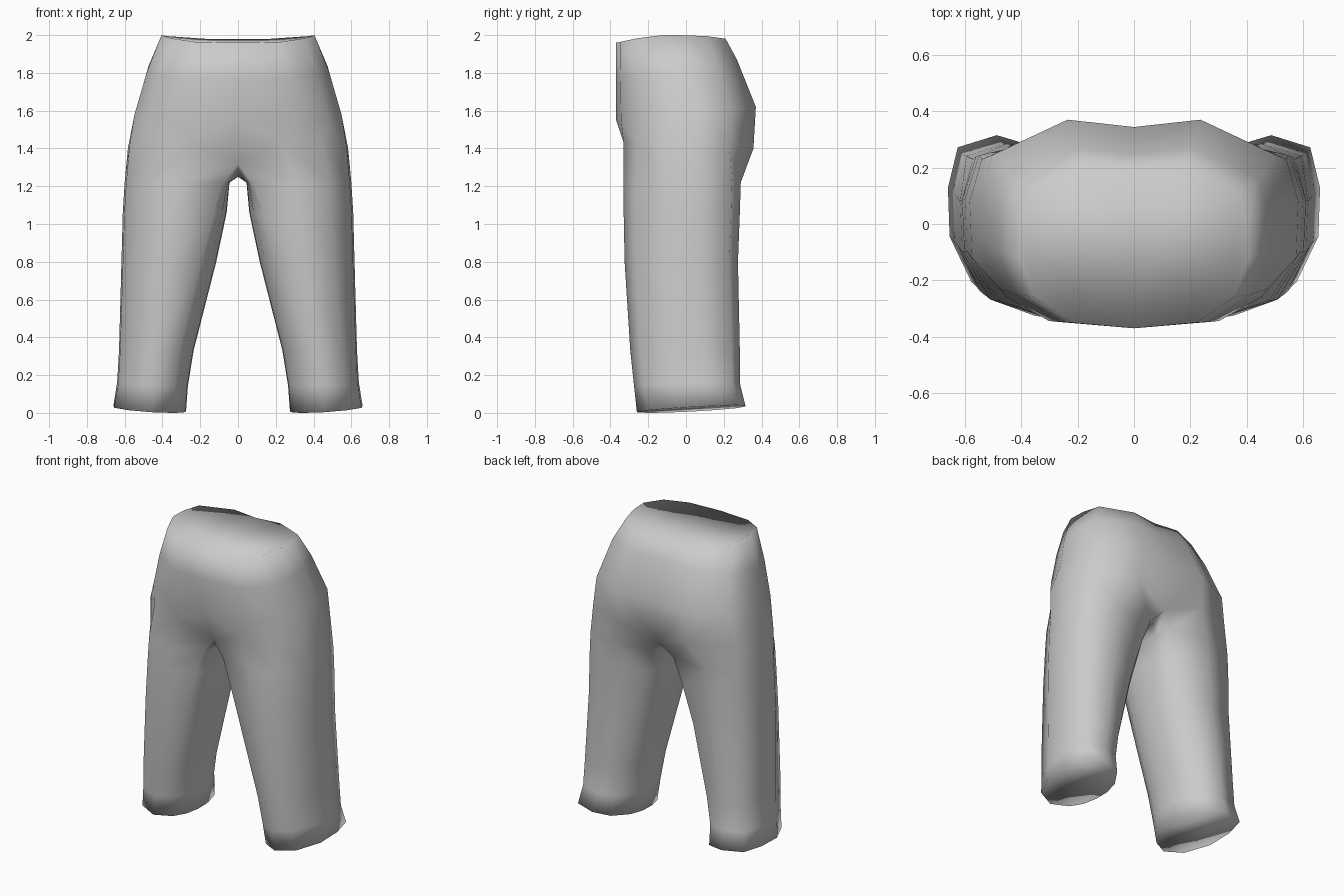
import bpy
import bmesh

cube = bpy.data.objects.get("Cube")
if cube:
    bpy.data.objects.remove(cube, do_unlink=True)

cloth = bpy.data.materials.new("grey_cloth")
cloth.use_nodes = True
GREY = (0.6, 0.6, 0.6, 1.0)
cloth.diffuse_color = GREY
cloth.node_tree.nodes["Principled BSDF"].inputs["Base Color"].default_value = GREY

# Half cross-section of the hips, front centre round the side to back centre
HIP = [(0, -1), (.55, -.93), (.87, -.62), (1, -.15),
       (.99, .25), (.92, .66), (.43, 1), (0, .93)]
# Full cross-section of a leg, starting at the inner front
LEG = [(-.6, -.8), (-.05, -1), (.57, -.81), (.97, -.25), (1, .35), (.82, .85),
       (.1, 1), (-.5, .88), (-.88, .5), (-1, .15), (-.98, -.2), (-.86, -.52)]

# z, half width, front y, back y, rise towards the back
HIP_ROWS = [(1.82, .48, -.37, .27, .05), (1.585, .548, -.37, .37, .035)]
# z, inner x, outer x, front y, back y, hem tilt, squareness of the inner side
LEG_ROWS = [(1.22, .045, .60, -.33, .29, 0, .75),
            (1.06, .06, .61, -.33, .285, 0, .4),
            (.80, .115, .617, -.325, .275, 0, .15),
            (.33, .235, .63, -.295, .285, 0, 0),
            (.15, .265, .64, -.275, .285, .5, 0),
            (.022, .275, .66, -.26, .315, 1, 0)]

bm = bmesh.new()


def ring(points):
    return [bm.verts.new(p) for p in points]


def hip_ring(w, yf, yb, height):
    mid, half = (yf + yb) / 2, (yb - yf) / 2
    return ring([(u * w, mid + v * half, height(u, v)) for u, v in HIP])


def bridge(upper, lower, closed):
    n = len(upper)
    for i in range(n if closed else n - 1):
        j = (i + 1) % n
        bm.faces.new((upper[i], lower[i], lower[j], upper[j]))


# Waist rim, dipping at the front and slightly at the back
waist = hip_ring(.405, -.37, .21,
                 lambda u, v: 2 - (.04 if v < 0 else .02) * (1 - u ** 4))
for i in range(3):
    bm.faces.new((waist[i], waist[i + 1], waist[6 - i], waist[7 - i]))

# Hips and seat
previous = waist
for z, w, yf, yb, rise in HIP_ROWS:
    current = hip_ring(w, yf, yb, lambda u, v: z + rise * v)
    bridge(previous, current, False)
    previous = current

# Hip line where the legs divide, falling to the crotch at front and back
divide = ring([(0, -.265, 1.32), (.24, -.33, 1.43), (.45, -.26, 1.43),
               (.575, -.12, 1.41), (.583, .08, 1.40), (.54, .23, 1.40),
               (.25, .357, 1.40), (0, .29, 1.31)])
bridge(previous, divide, False)

# Crotch seam from back to front completes the top of the leg
crotch = ring([(0, .18, 1.27), (0, .06, 1.25), (0, -.06, 1.25), (0, -.17, 1.275)])
previous = divide + crotch

# Leg down to the tilted hem
for z, xi, xo, yf, yb, tilt, square in LEG_ROWS:
    cx, rx = (xi + xo) / 2, (xo - xi) / 2
    cy, ry = (yf + yb) / 2, (yb - yf) / 2
    section = [(u - square * (1 + u), v) if u < -.4 else (u, v) for u, v in LEG]
    current = ring([(cx + u * rx, cy + v * ry, z + tilt * (.012 * u + .015 * v))
                    for u, v in section])
    bridge(previous, current, True)
    previous = current
bm.faces.new(reversed(previous))

# Stand the lowest point of the hem on the ground
low = min(v.co.z for v in previous)
for v in previous:
    v.co.z -= low

for f in bm.faces:
    f.smooth = True
mesh = bpy.data.meshes.new("trousers")
bm.to_mesh(mesh)
bm.free()
mesh.materials.append(cloth)
trousers = bpy.data.objects.new("trousers", mesh)
bpy.context.collection.objects.link(trousers)

# Other half
mirror = trousers.modifiers.new("mirror", "MIRROR")
mirror.use_axis = (True, False, False)
mirror.use_clip = True
mirror.merge_threshold = .001
